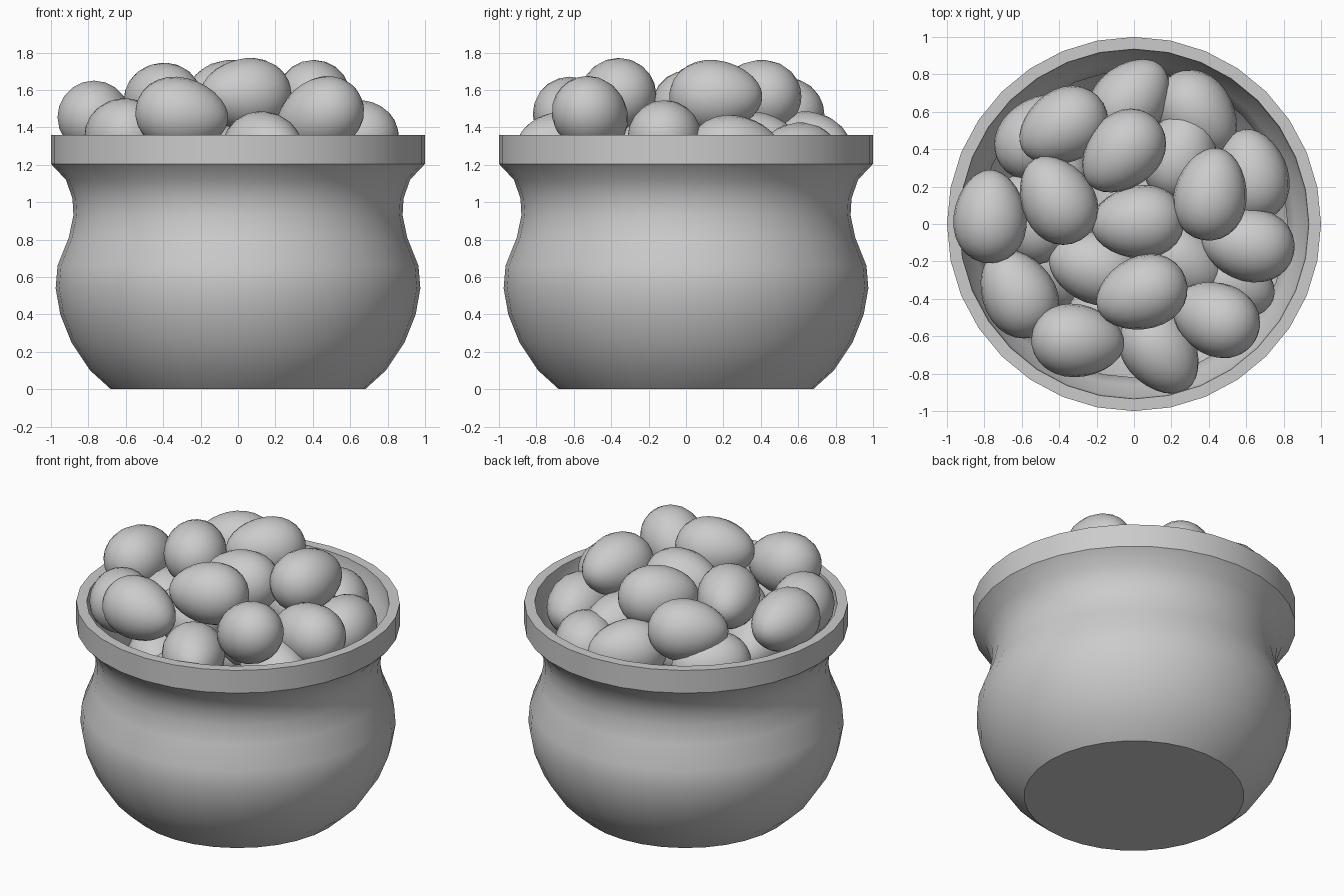
import bpy, bmesh, math
from mathutils import Matrix, Vector

if "Cube" in bpy.data.objects:
    bpy.data.objects.remove(bpy.data.objects["Cube"])

grey = bpy.data.materials.new("light grey")
grey.use_nodes = True
colour = (0.6, 0.6, 0.6, 1)
grey.diffuse_color = colour
grey.node_tree.nodes["Principled BSDF"].inputs["Base Color"].default_value = colour


def finish(bm, name, angle):
    mesh = bpy.data.meshes.new(name)
    bm.to_mesh(mesh)
    bm.free()
    mesh.materials.append(grey)
    obj = bpy.data.objects.new(name, mesh)
    bpy.context.collection.objects.link(obj)
    bpy.ops.object.select_all(action='DESELECT')
    obj.select_set(True)
    bpy.context.view_layer.objects.active = obj
    bpy.ops.object.shade_smooth_by_angle(angle=math.radians(angle))
    return obj


def pot(profile, segments=32):
    """Lathe a closed profile whose ends lie on the axis."""
    bm = bmesh.new()
    verts = [bm.verts.new((0, -r, z)) for r, z in profile]
    edges = [bm.edges.new(pair) for pair in zip(verts, verts[1:])]
    bmesh.ops.spin(bm, geom=verts + edges, axis=(0, 0, 1), cent=(0, 0, 0),
                   angle=math.tau, steps=segments, use_merge=False)
    bmesh.ops.remove_doubles(bm, verts=bm.verts, dist=0.0005)
    bmesh.ops.recalc_face_normals(bm, faces=bm.faces)
    return finish(bm, "pot", 35)


def egg(name, x, y, z, turn, tilt=0):
    """Egg whose narrow end points along turn, raised by tilt."""
    bm = bmesh.new()
    bmesh.ops.create_uvsphere(bm, u_segments=20, v_segments=14, radius=1)
    for v in bm.verts:
        t = v.co.z
        taper = 0.195 * (1 - 0.12 * t)
        v.co = Vector((0.25 * t, taper * v.co.y, -taper * v.co.x))
    obj = finish(bm, name, 60)
    obj.matrix_world = (Matrix.Translation((x, y, z))
                        @ Matrix.Rotation(math.radians(turn), 4, 'Z')
                        @ Matrix.Rotation(math.radians(-tilt), 4, 'Y'))
    return obj


# Round-bellied pot with a pinched neck and a flat band rim
outside = [(0, 0), (0.68, 0), (0.79, 0.1), (0.89, 0.25), (0.95, 0.4),
           (0.975, 0.54), (0.965, 0.66), (0.905, 0.81), (0.88, 0.93),
           (0.885, 1.02), (0.92, 1.12), (1, 1.205), (1, 1.36)]
inside = [(0.935, 1.36), (0.925, 1.22), (0.86, 1.13), (0.82, 1.02),
          (0.82, 0.93), (0.85, 0.8), (0.91, 0.6), (0.83, 0.25),
          (0.65, 0.07), (0, 0.07)]
pot(outside + inside)

# Upper heap: x, y, z, turn, tilt
heap = [
    (-0.02, 0.66, 1.29, 50, 0), (0.34, 0.59, 1.23, -50, 0),
    (-0.52, 0.47, 1.26, 50, 0), (-0.38, 0.52, 1.47, 210, 0),
    (-0.06, 0.385, 1.565, 225, 0), (0.25, 0.37, 1.29, 75, 0),
    (0.41, 0.16, 1.565, 80, 0), (0.63, 0.26, 1.27, 100, 0),
    (0.61, -0.11, 1.35, 170, 0), (-0.77, 0.04, 1.455, 90, 0),
    (-0.41, 0.13, 1.55, 120, 0), (-0.55, 0.03, 1.24, 110, 0),
    (0.02, 0.01, 1.51, 185, 0), (-0.21, -0.23, 1.3, 165, 0),
    (0.04, -0.37, 1.575, 200, 0), (-0.62, -0.37, 1.36, 120, 0),
    (-0.3, -0.625, 1.47, -5, -8), (0.14, -0.68, 1.29, -55, 0),
    (0.435, -0.505, 1.46, 155, -25), (0.25, -0.2, 1.25, -30, 0),
    (0.51, -0.32, 1.16, -20, 0),
]
for i, spot in enumerate(heap):
    egg(f"egg_{i + 1}", *spot)

# Buried layer that carries the heap
egg("buried_egg_centre", 0, 0, 1.05, 30)
for i in range(7):
    a = math.tau * i / 7
    egg(f"buried_egg_{i + 1}", 0.5 * math.cos(a), 0.5 * math.sin(a), 0.95,
        math.degrees(a) + 90)
